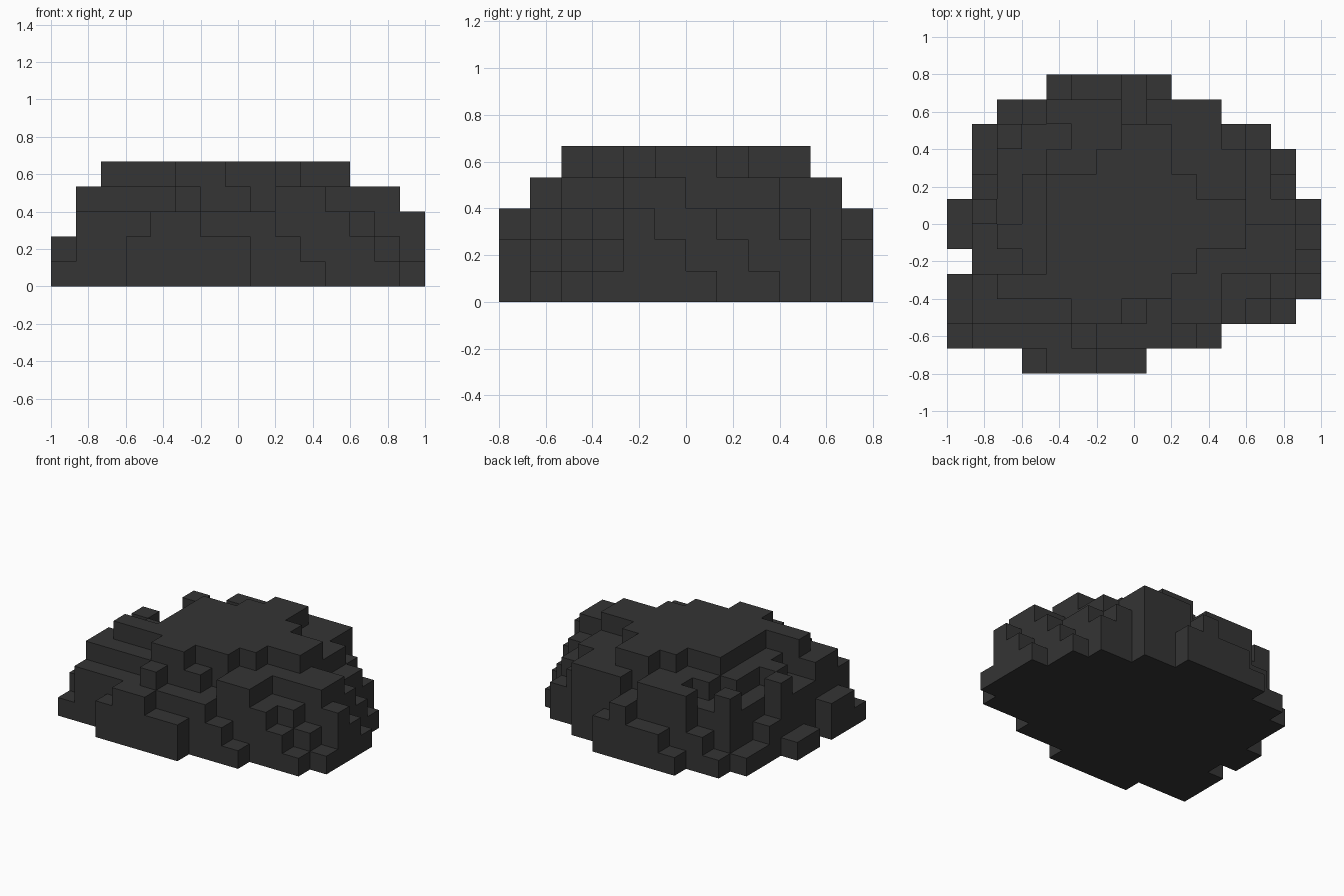
import bpy, bmesh
from mathutils import Vector

if "Cube" in bpy.data.objects:
    bpy.data.objects.remove(bpy.data.objects["Cube"])

U = 2 / 15  # block size

# Each layer: first row (from the front), then the first-last block of each row
LAYERS = [
    (0, "3-7 0-10 0-13 0-14 1-14 0-14 0-14 1-13 1-13 1-12 2-10 4-8"),
    (0, "3-7 1-9 0-12 0-13 1-14 1-14 1-13 1-13 2-12 2-12 3-10 5-8"),
    (0, "4-5 1-8 1-11 1-12 1-14 1-13 1-13 2-12 2-12 2-11 4-10 7-7"),
    (1, "5-5 1-10 1-10 3-13 2-13 1-11 3-11 4-11 5-10 4-10"),
    (2, "5-6 2-8 4-9 4-11 4-11 4-9 6-8 7-8"),
]
NOTCHES = [(8, 2, 3), (2, 6, 3), (7, 10, 3)]
BUMPS = [(2, 9, 3)]

cells = set()
for k, (j0, rows) in enumerate(LAYERS):
    for j, span in enumerate(rows.split(), j0):
        a, b = map(int, span.split("-"))
        cells |= {(i, j, k) for i in range(a, b + 1)}
cells = (cells - set(NOTCHES)) | set(BUMPS)

# Skin: only the faces that are not covered by a neighbouring block
bm = bmesh.new()
for c in sorted(cells):
    centre = Vector(((c[0] - 7) * U, (c[1] - 5.5) * U, (c[2] + 0.5) * U))
    for axis in range(3):
        for s in (-1, 1):
            n = list(c)
            n[axis] += s
            if tuple(n) in cells:
                continue
            d, u, v = Vector(), Vector(), Vector()
            d[axis] = s * U / 2
            u[(axis + 1) % 3] = U / 2
            v[(axis + 2) % 3] = s * U / 2
            bm.faces.new([bm.verts.new(centre + d + p * u + q * v)
                          for p, q in ((-1, -1), (1, -1), (1, 1), (-1, 1))])
bmesh.ops.remove_doubles(bm, verts=bm.verts, dist=0.001)
bmesh.ops.dissolve_limit(bm, angle_limit=0.01, verts=bm.verts, edges=bm.edges)

mesh = bpy.data.meshes.new("rock_mound")
bm.to_mesh(mesh)
bm.free()
mat = bpy.data.materials.new("dark grey stone")
mat.diffuse_color = (0.035, 0.035, 0.035, 1)
mat.use_nodes = True
mat.node_tree.nodes["Principled BSDF"].inputs["Base Color"].default_value = mat.diffuse_color
mesh.materials.append(mat)
bpy.context.collection.objects.link(bpy.data.objects.new("rock_mound", mesh))
